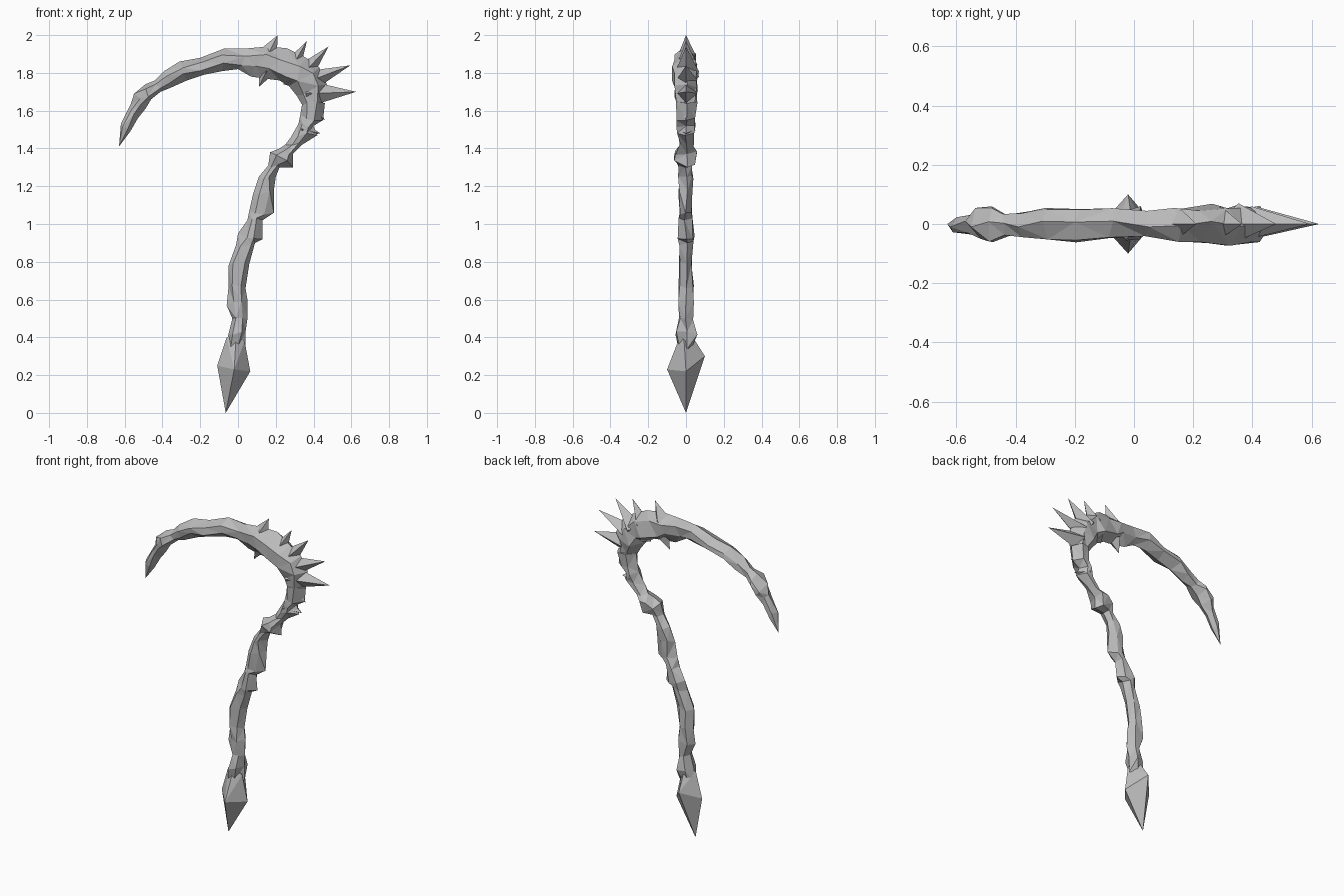
import bpy
import bmesh
import random
from mathutils import Vector

random.seed(7)
cube = bpy.data.objects.get("Cube")
if cube:
    bpy.data.objects.remove(cube, do_unlink=True)

stone = bpy.data.materials.new("grey stone")
stone.use_nodes = True
GREY = (0.5, 0.5, 0.5, 1)
stone.diffuse_color = GREY
stone.node_tree.nodes["Principled BSDF"].inputs["Base Color"].default_value = GREY


def finish(name, bm):
    """Facet the mesh, face it outwards and link it as an object."""
    bmesh.ops.triangulate(bm, faces=bm.faces)
    bmesh.ops.recalc_face_normals(bm, faces=bm.faces)
    mesh = bpy.data.meshes.new(name)
    bm.to_mesh(mesh)
    bm.free()
    mesh.materials.append(stone)
    obj = bpy.data.objects.new(name, mesh)
    bpy.context.collection.objects.link(obj)
    return obj


def jitter(amount):
    return random.uniform(-amount, amount)


def loft(name, stations, tip=None):
    """Skin rough six-sided rings; each station is inner x, z, outer x, z and
    half thickness, in hundredths."""
    bm = bmesh.new()
    rings = []
    for ax, az, bx, bz, thick in stations:
        inner = Vector((ax, 0, az)) / 100
        outer = Vector((bx, 0, bz)) / 100
        along = Vector((az - bz, 0, bx - ax)).normalized()

        def side(mix, sign):
            point = inner.lerp(outer, mix + jitter(0.1)) + along * jitter(0.015)
            point.y = sign * thick / 100 * random.uniform(0.72, 1.05)
            return point

        points = [inner, side(0.3, -1), side(0.7, -1),
                  outer, side(0.7, 1), side(0.3, 1)]
        points[0].y, points[3].y = jitter(0.01), jitter(0.01)
        rings.append([bm.verts.new(p) for p in points])
    for low, high in zip(rings, rings[1:]):
        for i in range(len(low)):
            j = (i + 1) % len(low)
            bm.faces.new((low[i], low[j], high[j], high[i]))
    bm.faces.new(rings[0])
    if tip:
        end = bm.verts.new(Vector(tip) / 100)
        for i, vert in enumerate(rings[-1]):
            bm.faces.new((vert, rings[-1][i - 1], end))
    else:
        bm.faces.new(rings[-1])
    return finish(name, bm)


def spike(name, base, tip, width, depth):
    """Four-sided thorn from a base centre to a tip, all in the x-z plane."""
    bm = bmesh.new()
    base = Vector((base[0], 0, base[1])) / 100
    tip = Vector((tip[0], 0, tip[1])) / 100
    across = (tip - base).cross(Vector((0, 1, 0))).normalized() * width / 100
    deep = Vector((0, depth / 100, 0))
    shift = (tip - base) * 0.15
    ring = [bm.verts.new(p) for p in (base + across, base + deep + shift,
                                      base - across, base - deep - shift * 0.3)]
    end = bm.verts.new(tip)
    bm.faces.new(ring)
    for i, vert in enumerate(ring):
        bm.faces.new((ring[i - 1], vert, end))
    return finish(name, bm)


# Pommel: a leaning pointed crystal
bm = bmesh.new()
for p in ((-6.5, 0, 0), (-11, 0, 25), (6.5, 0, 22), (-2, -10, 23), (-2, 10, 30),
          (-6, -1, 40), (3.5, -1, 38), (-1, -3, 41), (-1, 3, 41)):
    bm.verts.new(Vector(p) / 100)
bmesh.ops.convex_hull(bm, input=bm.verts)
finish("pommel", bm)

# Handle: gnarled shaft, listed upwards
loft("handle", [
    (-7, 34, 4, 34, 4), (-5, 42, 4, 43, 6), (-3, 50, 5, 50, 4),
    (-6, 57, 5, 60, 4), (-5, 67, 4, 66, 4), (-5, 78, 6, 79, 4),
    (-1, 89, 9, 90, 4), (0, 95, 13, 92, 5), (5, 102, 13, 102, 4),
    (6, 107, 19, 106, 4), (8, 116, 19, 118, 4), (11, 125, 20, 125, 4),
    (16, 131, 22, 130, 4), (17, 138, 29, 130, 6), (22, 140, 29, 137, 6),
    (25, 142, 34, 142, 4), (28, 146, 42, 147, 5), (32, 153, 40, 152, 5),
    (33, 158, 45, 155, 5), (34, 164, 46, 164, 6)])

# Blade: curved crescent, listed from the head to its point
loft("blade", [
    (34, 163, 44, 163, 5), (31, 168, 47, 174, 6), (27, 173, 43, 183, 7),
    (22, 176, 36, 188, 7), (14, 177, 26, 193, 6), (7, 178, 16, 194, 6),
    (0, 182, 5, 193, 5), (-8, 181, -7, 193, 6), (-18, 179, -20, 188, 6.5),
    (-27, 176, -31, 186, 6), (-36, 172, -39, 181, 5), (-41, 170, -44, 176, 4),
    (-46, 166, -49, 174, 6), (-49, 161, -55, 169, 6), (-53, 156, -57, 163, 4),
    (-57, 149, -62, 153, 3)], tip=(-63, 0, 141))

# Crown of thorns around the bend, plus the inner barb
thorns = [((37, 169), (62.5, 170), 7, 6), ((36, 175), (59.5, 184), 6, 6),
          ((33, 178), (48, 194), 6, 7), ((28, 182), (36.5, 197), 5, 6),
          ((15, 188), (21, 200), 6, 5), ((38, 163), (46, 155), 4, 5),
          ((15, 181), (11, 172.5), 4, 5), ((28, 176), (24, 174), 4, 6),
          ((34, 150), (43.5, 148), 4, 5)]
for number, (base, tip, width, depth) in enumerate(thorns, 1):
    spike(f"thorn_{number}", base, tip, width, depth)
